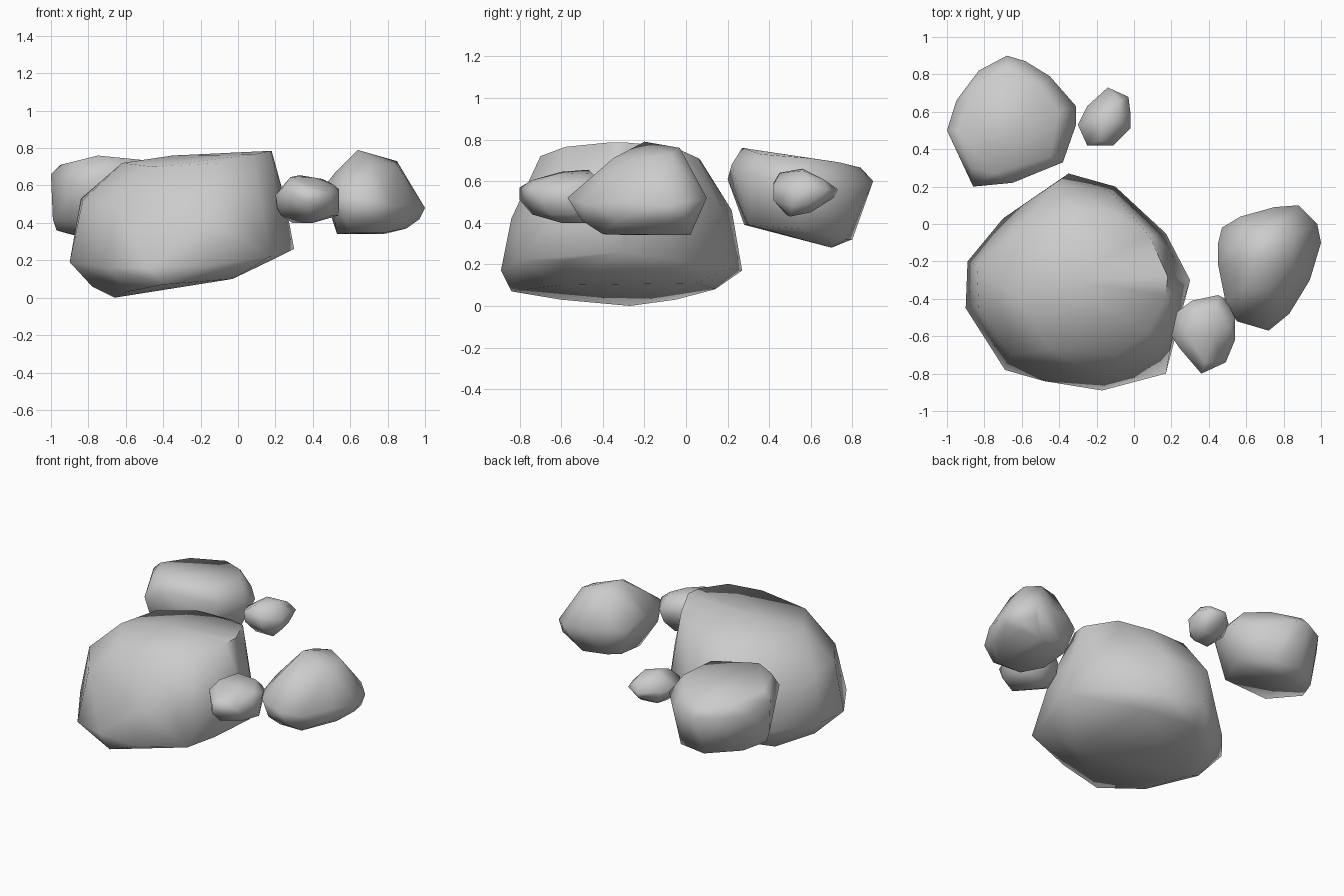
import bpy, bmesh, math


def rock(name, crown, girdle, base):
    """A faceted boulder: hull around a top rim, a widest rim and an underside."""
    bm = bmesh.new()
    for p in crown + girdle + base:
        bm.verts.new(p)
    res = bmesh.ops.convex_hull(bm, input=bm.verts[:])
    inner = {g for g in res["geom_interior"] + res["geom_unused"]
             if isinstance(g, bmesh.types.BMVert)}
    bmesh.ops.delete(bm, geom=list(inner), context='VERTS')
    bmesh.ops.recalc_face_normals(bm, faces=bm.faces[:])
    mesh = bpy.data.meshes.new(name)
    bm.to_mesh(mesh)
    bm.free()
    ob = bpy.data.objects.new(name, mesh)
    bpy.context.collection.objects.link(ob)
    bpy.ops.object.select_all(action='DESELECT')
    ob.select_set(True)
    bpy.context.view_layer.objects.active = ob
    bpy.ops.object.shade_smooth_by_angle(angle=math.radians(75))


# Large central boulder
rock("large_boulder",
     [(-.62, -.4, .72), (-.6, -.05, .68), (-.35, .07, .70), (-.1, .06, .71),
      (.08, -.06, .765), (.18, -.28, .785), (.17, -.38, .785), (.08, -.58, .765),
      (-.1, -.7, .72), (-.45, -.67, .70), (-.35, -.3, .76)],
     [(-.84, -.22, .53), (-.83, -.45, .52), (-.66, -.7, .5), (-.42, .22, .46),
      (-.12, .17, .48), (.17, -.12, .5), (.25, -.34, .53), (.21, -.58, .5),
      (-.15, -.84, .42), (-.89, -.2, .2), (-.7, .03, .18), (-.35, .27, .17),
      (-.1, .2, .18), (.17, -.05, .22), (.3, -.3, .26), (.22, -.58, .22),
      (.17, -.8, .22), (-.17, -.89, .17), (-.48, -.84, .16),
      (-.69, -.78, .16), (-.9, -.45, .19)],
     [(-.66, -.27, .0), (-.6, -.6, .03), (-.65, -.05, .03), (-.38, .14, .08),
      (-.4, -.84, .07), (-.03, -.6, .1), (-.03, .05, .11), (-.78, -.3, .06)])

# Tilted slab behind on the left
rock("back_boulder",
     [(-.75, .27, .76), (-.87, .3, .73), (-.95, .5, .71), (-.87, .72, .68),
      (-.68, .84, .665), (-.5, .74, .69), (-.4, .6, .71), (-.45, .36, .73)],
     [(-1, .5, .66), (-.95, .66, .6), (-.83, .82, .6), (-.68, .9, .6),
      (-.58, .87, .6), (-.45, .79, .57), (-.31, .63, .58), (-.31, .53, .6),
      (-.38, .33, .63), (-.65, .22, .68), (-.86, .2, .61), (-.99, .5, .42)],
     [(-.97, .5, .36), (-.85, .28, .39), (-.5, .3, .39), (-.38, .55, .37),
      (-.5, .77, .32), (-.7, .8, .32), (-.9, .66, .34), (-.65, .7, .28)])

# Small stone next to the slab
rock("back_pebble",
     [(-.18, .45, .64), (-.17, .56, .66), (-.08, .56, .65), (-.08, .66, .61)],
     [(-.3, .53, .57), (-.29, .53, .52), (-.25, .63, .56), (-.14, .73, .56),
      (-.13, .71, .52), (-.03, .68, .56), (-.02, .6, .58), (-.03, .6, .5),
      (-.02, .51, .56), (-.03, .51, .48), (-.11, .42, .58), (-.11, .42, .51),
      (-.25, .42, .59), (-.24, .42, .52)],
     [(-.2, .48, .44), (-.08, .5, .43), (-.08, .6, .45), (-.2, .6, .46)])

# Medium peaked boulder on the right
rock("right_boulder",
     [(.64, -.2, .79), (.62, -.04, .74), (.74, -.03, .76), (.85, -.07, .73),
      (.85, -.2, .71), (.72, -.35, .71), (.58, -.35, .68), (.52, -.15, .67)],
     [(.45, -.1, .58), (.47, -.02, .54), (.57, .04, .56), (.75, .09, .53),
      (.88, .1, .52), (.98, 0, .5), (1, -.1, .48), (.94, -.3, .5),
      (.83, -.48, .49), (.72, -.57, .52), (.55, -.52, .55), (.49, -.42, .56),
      (.45, -.22, .58), (.51, -.42, .45), (.97, -.1, .42), (.95, 0, .42),
      (.86, .07, .45), (.9, -.33, .41), (.74, -.5, .41), (.57, -.48, .42)],
     [(.53, -.25, .34), (.53, -.05, .36), (.6, .01, .36), (.78, .02, .34),
      (.9, -.03, .37), (.9, -.2, .37), (.77, -.4, .345), (.6, -.4, .345)])

# Small stone at the front right
rock("front_pebble",
     [(.28, -.6, .645), (.33, -.47, .655), (.45, -.45, .635), (.42, -.6, .64),
      (.38, -.74, .605), (.51, -.55, .605)],
     [(.2, -.6, .55), (.21, -.6, .48), (.23, -.47, .58), (.31, -.41, .59),
      (.45, -.38, .57), (.45, -.4, .47), (.49, -.4, .55), (.54, -.5, .58),
      (.54, -.62, .56), (.49, -.74, .56), (.48, -.72, .49), (.36, -.8, .57),
      (.36, -.8, .51), (.24, -.66, .59), (.26, -.45, .48)],
     [(.54, -.54, .44), (.4, -.45, .4), (.29, -.52, .4), (.4, -.6, .4),
      (.38, -.74, .44), (.23, -.57, .44), (.5, -.65, .44)])
